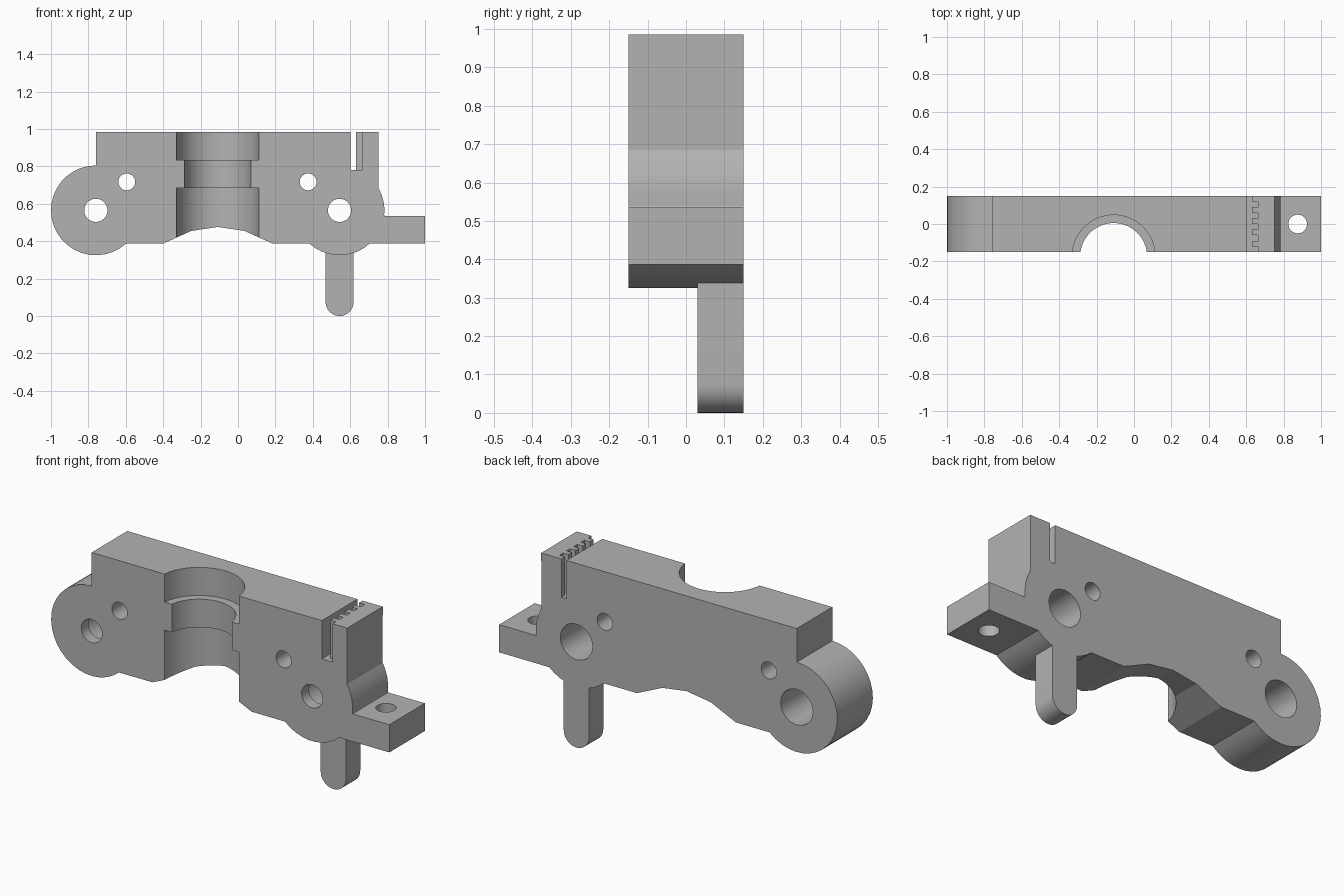
import bpy
import bmesh
from math import sin, cos, radians
from mathutils import Vector

old = bpy.data.objects.get("Cube")
if old:
    bpy.data.objects.remove(old, do_unlink=True)

grey = bpy.data.materials.new("plain_grey")
grey.use_nodes = True
colour = (0.45, 0.45, 0.45, 1)
grey.diffuse_color = colour
grey.node_tree.nodes["Principled BSDF"].inputs["Base Color"].default_value = colour

HALF = 0.15      # half the plate thickness
TOP = 0.985
BASE = 0.387


def arc(cx, cy, r, start, end, n):
    angles = [radians(start + (end - start) * i / n) for i in range(n + 1)]
    return [(cx + r * cos(a), cy + r * sin(a)) for a in angles]


def circle(cx, cy, r, n=32):
    return arc(cx, cy, r, 0, 360, n)[:-1]


def prism(name, points, low, high, axis="Y"):
    """Extrude an outline: (x, z) along Y, or (x, y) along Z."""
    def place(p, d):
        return Vector((p[0], d, p[1])) if axis == "Y" else Vector((p[0], p[1], d))
    bm = bmesh.new()
    face = bm.faces.new([bm.verts.new(place(p, low)) for p in points])
    out = bmesh.ops.extrude_face_region(bm, geom=[face])
    moved = [g for g in out["geom"] if isinstance(g, bmesh.types.BMVert)]
    shift = place((0, 0), high - low)
    bmesh.ops.translate(bm, verts=moved, vec=shift)
    bmesh.ops.recalc_face_normals(bm, faces=bm.faces)
    mesh = bpy.data.meshes.new(name)
    bm.to_mesh(mesh)
    bm.free()
    mesh.materials.append(grey)
    ob = bpy.data.objects.new(name, mesh)
    bpy.context.collection.objects.link(ob)
    return ob


def combine(target, tool, operation="DIFFERENCE"):
    mod = target.modifiers.new("combine", "BOOLEAN")
    mod.operation = operation
    mod.solver = "EXACT"
    mod.object = tool
    bpy.context.view_layer.objects.active = target
    bpy.ops.object.modifier_apply(modifier=mod.name)
    bpy.data.objects.remove(tool, do_unlink=True)


# Plate outline with two round lobes, an arched underside and a side flange
LOBES = [(-0.76, 0.565), (0.543, 0.565)]
outline = [(-0.76, TOP)]
outline += arc(*LOBES[0], 0.24, 90, 312, 22)
outline += [(-0.4, BASE), (-0.25, 0.455), (-0.108, 0.476), (0.035, 0.455), (0.185, BASE)]
outline += arc(*LOBES[1], 0.24, 228, 312, 9)
outline += [(1, BASE), (1, 0.535), (0.783, 0.535)]
outline += arc(*LOBES[1], 0.24, -6, 30, 4)
outline += [(0.751, TOP)]
body = prism("bracket_body", outline, -HALF, HALF)

# Hanging pin at the back, rounded at its lower end
pin = prism("pin", arc(0.543, 0.075, 0.075, 180, 360, 16) + [(0.618, 0.45), (0.468, 0.45)],
            0.03, HALF)
combine(body, pin, "UNION")

# Vertical stepped half bore in the front face
BORE = (-0.109, -0.174)
for radius, low, high in ((0.222, 0.2, 0.685), (0.179, 0.6, 0.9), (0.222, 0.835, 1.2)):
    combine(body, prism("bore_cutter", circle(*BORE, radius, 64), low, high, "Z"))

# Lobe holes, counterbored from the back
for centre in LOBES:
    combine(body, prism("hole_cutter", circle(*centre, 0.062), -0.3, 0.3))
    combine(body, prism("counterbore_cutter", circle(*centre, 0.095), -0.09, 0.3))

# Small through holes
for x in (-0.595, 0.375):
    combine(body, prism("small_hole_cutter", circle(x, 0.717, 0.045), -0.3, 0.3))

# Flange hole
combine(body, prism("flange_hole_cutter", circle(0.875, 0, 0.05), 0.2, 0.7, "Z"))

# Belt slot with a toothed wall
comb = [(0.601, 0.2), (0.601, -0.2)]
STEPS = 10
for i in range(STEPS):
    x = 0.632 if i % 2 else 0.664
    step = 2 * HALF / STEPS
    y0 = -0.2 if i == 0 else -HALF + i * step
    y1 = 0.2 if i == STEPS - 1 else -HALF + (i + 1) * step
    comb += [(x, y0), (x, y1)]
combine(body, prism("slot_cutter", comb, 0.78, 1.2, "Z"))

# Smooth the round walls and keep the edges crisp
bpy.ops.object.select_all(action="DESELECT")
body.select_set(True)
bpy.context.view_layer.objects.active = body
bpy.ops.object.shade_smooth_by_angle(angle=radians(14))
